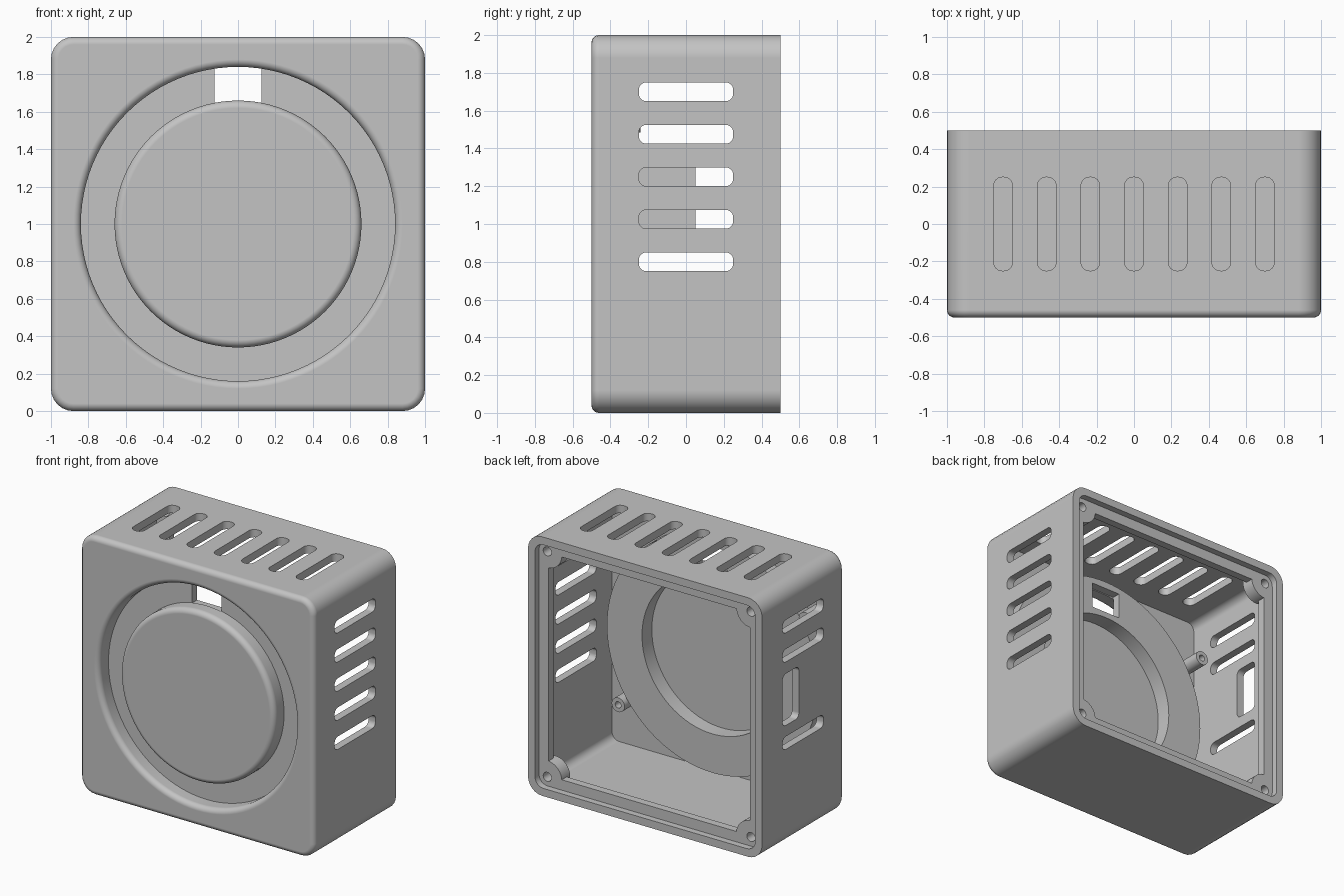
import bpy, bmesh
from math import sin, cos, pi, radians
from mathutils import Matrix

cube = bpy.data.objects.get("Cube")
if cube:
    bpy.data.objects.remove(cube, do_unlink=True)

SEG = 96          # sides of the large round features
FILLET = 0.04     # soft front edges
WALL = 0.06       # shell thickness
FLOOR = -0.38     # bottom of the front groove
QUARTER = [i * pi / 12 for i in range(7)]

grey = bpy.data.materials.new("light_grey_plastic")
grey.use_nodes = True
tone = (0.55, 0.55, 0.55, 1)
grey.diffuse_color = tone
grey.node_tree.nodes["Principled BSDF"].inputs["Base Color"].default_value = tone


def add_mesh(name, bm, matrix=Matrix()):
    bmesh.ops.recalc_face_normals(bm, faces=bm.faces)
    bm.transform(matrix)
    mesh = bpy.data.meshes.new(name)
    bm.to_mesh(mesh)
    bm.free()
    mesh.materials.append(grey)
    obj = bpy.data.objects.new(name, mesh)
    bpy.context.collection.objects.link(obj)
    return obj


def rounded_rect(hw, hh, r):
    """Outline of a rounded rectangle in the xz plane."""
    corners = [(1, 1), (-1, 1), (-1, -1), (1, -1)]
    pts = []
    for k, (sx, sz) in enumerate(corners):
        for a in QUARTER:
            t = a + k * pi / 2
            pts.append((sx * (hw - r) + r * cos(t), sz * (hh - r) + r * sin(t)))
    return pts


def loft(name, sections, matrix=Matrix()):
    """Skin rounded rectangles (half width, half height, radius, y) along y."""
    bm = bmesh.new()
    loops = [[bm.verts.new((x, y, z)) for x, z in rounded_rect(hw, hh, r)]
             for hw, hh, r, y in sections]
    n = len(loops[0])
    for a, b in zip(loops, loops[1:]):
        for i in range(n):
            j = (i + 1) % n
            bm.faces.new((a[i], a[j], b[j], b[i]))
    bm.faces.new(loops[0])
    bm.faces.new(loops[-1])
    return add_mesh(name, bm, matrix)


def cylinder(name, x, z, r, y0, y1, seg=32):
    bm = bmesh.new()
    bmesh.ops.create_cone(bm, cap_ends=True, segments=seg, radius1=r, radius2=r, depth=y1 - y0)
    turn = Matrix.Translation((x, (y0 + y1) / 2, z)) @ Matrix.Rotation(pi / 2, 4, "X")
    return add_mesh(name, bm, turn)


def ring(name, profile):
    """Revolve a closed (radius, y) profile around the dial axis."""
    bm = bmesh.new()
    loops = [[bm.verts.new((r * cos(t), y, 1 + r * sin(t))) for r, y in profile]
             for t in (2 * pi * i / SEG for i in range(SEG))]
    n = len(profile)
    for k in range(SEG):
        a, b = loops[k], loops[(k + 1) % SEG]
        for i in range(n):
            j = (i + 1) % n
            bm.faces.new((a[i], a[j], b[j], b[i]))
    return add_mesh(name, bm)


def cut(target, cutter):
    mod = target.modifiers.new("cut", "BOOLEAN")
    mod.operation = "DIFFERENCE"
    mod.solver = "EXACT"
    mod.object = cutter
    bpy.context.view_layer.objects.active = target
    bpy.ops.object.modifier_apply(modifier=mod.name)
    bpy.data.objects.remove(cutter, do_unlink=True)


UP = Matrix.Translation((0, 0, 1))
posts = [(-0.85, 1.54, -0.24), (0.79, 0.42, -0.3)]
corners = [(sx * 0.87, 1 + sz * 0.87) for sx in (-1, 1) for sz in (-1, 1)]

# Outer block with a rounded front edge
front = [(1 - FILLET * (1 - sin(a)), 1 - FILLET * (1 - sin(a)),
          0.12 - FILLET * (1 - sin(a)), -0.5 + FILLET * (1 - cos(a))) for a in QUARTER]
body = loft("enclosure_body", front + [(1, 1, 0.12, 0.5)], UP)

# Hollow with a narrower throat at the back, leaving the dial backing,
# corner bosses and board posts standing
inner = 1 - WALL
throat = 0.86
hollow = loft("hollow", [(inner, inner, 0.06, -0.5 + WALL), (inner, inner, 0.06, 0.39),
                         (throat, throat, 0.04, 0.39), (throat, throat, 0.04, 0.47)], UP)
cut(hollow, cylinder("backing", 0, 1, 0.84 + WALL, -0.6, FLOOR + WALL, SEG))
for x, z in corners:
    cut(hollow, cylinder("boss", x, z, 0.125, 0.35, 0.7))
for x, z, tip in posts:
    cut(hollow, cylinder("post", x, z, 0.055, -0.6, tip))
cut(body, hollow)

# Stepped rim for the back cover
cut(body, loft("rim", [(inner, inner, 0.07, 0.45), (inner, inner, 0.07, 0.6)], UP))

# Round groove that leaves the raised dial, with soft lips
inside = [(0.66 - FILLET * (1 - sin(a)), -0.5 + FILLET * (1 - cos(a))) for a in QUARTER]
outside = [(0.84 + FILLET * (1 - sin(a)), -0.5 + FILLET * (1 - cos(a))) for a in QUARTER]
profile = ([(0.66 - FILLET, -0.55)] + inside + [(0.66, FLOOR), (0.84, FLOOR)]
           + outside[::-1] + [(0.84 + FILLET, -0.55)])
cut(body, ring("groove", profile))

# Pocket behind the dial
cut(body, cylinder("pocket", 0, 1, 0.66 - WALL, -0.5 + WALL, -0.2, SEG))

# Cable opening in the groove floor
cut(body, loft("opening", [(0.125, 0.1, 0.002, FLOOR - 0.005), (0.125, 0.1, 0.002, -0.2)],
               Matrix.Translation((0, 0, 1.745))))

# Vent slots: top, left side and right side
SIDEWAYS = Matrix.Rotation(pi / 2, 4, "Z")
UPWARD = Matrix.Rotation(pi / 2, 4, "X")


def slot(place, turn, hw, hh, r):
    cut(body, loft("slot", [(hw, hh, r, -0.1), (hw, hh, r, 0.1)],
                   Matrix.Translation(place) @ turn))


for i in range(-3, 4):
    slot((i * 0.7 / 3, 0, 2), UPWARD, 0.05, 0.25, 0.045)
for i in range(5):
    z = 1.7 - i * 0.225
    slot((1, 0, z), SIDEWAYS, 0.25, 0.05, 0.04)
    if i not in (2, 3):
        slot((-1, 0, z), SIDEWAYS, 0.25, 0.05, 0.04)

# Connector window in the side wall
slot((-1, 0.15, 1.135), SIDEWAYS, 0.1, 0.2, 0.04)

# Screw holes
for x, z in corners:
    cut(body, cylinder("screw_hole", x, z, 0.035, 0.25, 0.6, 24))
for x, z, tip in posts:
    cut(body, cylinder("post_hole", x, z, 0.025, -0.42, 0.1, 24))

# Smooth curves, sharp edges, flat large faces
bpy.ops.object.select_all(action="DESELECT")
body.select_set(True)
bpy.context.view_layer.objects.active = body
bpy.ops.object.shade_smooth_by_angle(angle=radians(30))
weighted = body.modifiers.new("flat_faces", "WEIGHTED_NORMAL")
weighted.keep_sharp = True
